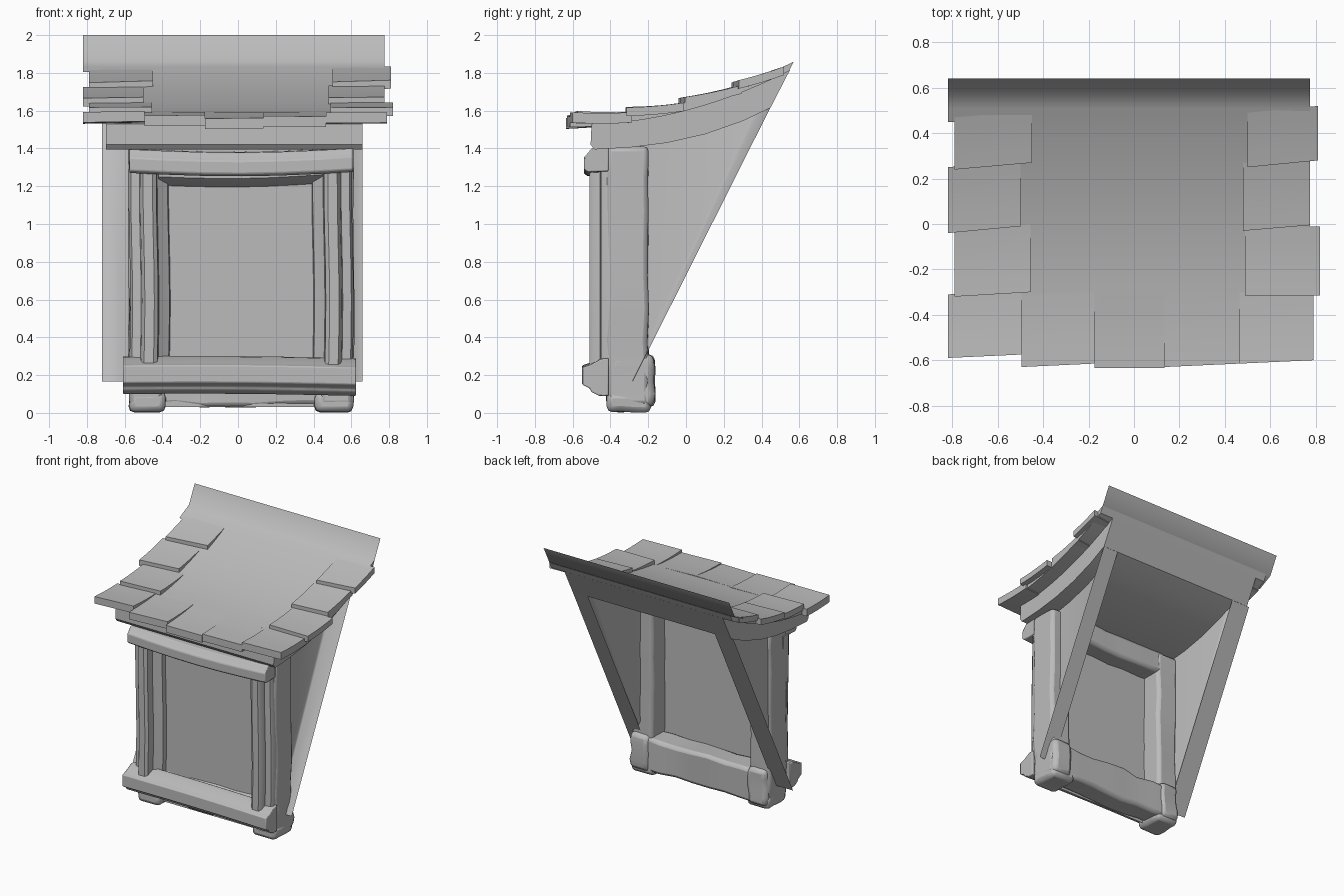
import bpy, bmesh, math, random
from mathutils import Vector

random.seed(4)
if "Cube" in bpy.data.objects:
    bpy.data.objects.remove(bpy.data.objects["Cube"], do_unlink=True)

GREY = (0.5, 0.5, 0.5, 1)
stone = bpy.data.materials.new("plain_grey")
stone.use_nodes = True
stone.diffuse_color = GREY
stone.node_tree.nodes["Principled BSDF"].inputs["Base Color"].default_value = GREY


def finish(name, bm, bevel=0.0, angle=35):
    bmesh.ops.recalc_face_normals(bm, faces=bm.faces[:])
    mesh = bpy.data.meshes.new(name)
    bm.to_mesh(mesh)
    bm.free()
    mesh.materials.append(stone)
    ob = bpy.data.objects.new(name, mesh)
    bpy.context.collection.objects.link(ob)
    if bevel:
        mod = ob.modifiers.new("soft_edges", 'BEVEL')
        mod.width, mod.segments, mod.limit_method = bevel, 2, 'ANGLE'
    bpy.ops.object.select_all(action='DESELECT')
    ob.select_set(True)
    bpy.context.view_layer.objects.active = ob
    bpy.ops.object.shade_smooth_by_angle(angle=math.radians(angle))
    return ob


def sweep(name, profile, start, end, axis='x', steps=1, shift=None, bevel=0.0):
    """Extrude a closed outline along x (outline is y,z) or z (outline is x,y)."""
    bm = bmesh.new()
    rings = []
    for i in range(steps + 1):
        f = i / steps
        t = start + (end - start) * f
        du, dv = shift(f) if shift else (0, 0)
        pts = [(t, u + du, v + dv) if axis == 'x' else (u + du, v + dv, t)
               for u, v in profile]
        rings.append([bm.verts.new(p) for p in pts])
    n = len(profile)
    for a, b in zip(rings, rings[1:]):
        for k in range(n):
            bm.faces.new((a[k], a[(k + 1) % n], b[(k + 1) % n], b[k]))
    bm.faces.new(rings[0])
    bm.faces.new(rings[-1])
    return finish(name, bm, bevel)


def rough_block(name, low, high, cuts=4, jitter=0.008, bevel=0.025):
    """Worn timber block: a box cut along its length, with each ring nudged."""
    low, high = Vector(low), Vector(high)
    size = high - low
    axis = max(range(3), key=lambda i: size[i])
    bm = bmesh.new()
    bmesh.ops.create_cube(bm, size=1)
    for v in bm.verts:
        v.co = Vector([low[i] + (v.co[i] + 0.5) * size[i] for i in range(3)])
    long_edges = [e for e in bm.edges
                  if abs((e.verts[0].co - e.verts[1].co)[axis]) > size[axis] * 0.9]
    bmesh.ops.subdivide_edges(bm, edges=long_edges, cuts=cuts, use_grid_fill=True)
    for v in bm.verts:
        for i in range(3):
            if i != axis:
                v.co[i] += random.uniform(-jitter, jitter)
    return finish(name, bm, bevel)


def sheet(name, columns, angle=40):
    """Open sheet skinned across columns of points."""
    bm = bmesh.new()
    cols = [[bm.verts.new(p) for p in col] for col in columns]
    for a, b in zip(cols, cols[1:]):
        for k in range(len(a) - 1):
            bm.faces.new((a[k], b[k], b[k + 1], a[k + 1]))
    return finish(name, bm, angle=angle)


def roof_z(y):
    return 1.575 + 0.227 * max(0, y + 0.55) ** 2


def slope_y(z):
    # Plane of the main roof that the dormer is cut against
    return -0.19 + (z - 0.35) * 0.503


def sag(amount, lean=0.0):
    return lambda f: (0, -amount * math.sin(math.pi * f) + lean * f)


# Roof deck and the curved body under it, both cut along the slope
ys = [-0.33 + 0.90 * i / 12 for i in range(13)]
deck = [(y, roof_z(y)) for y in ys]
deck += [(y - 0.025, roof_z(y) - 0.05) for y in reversed(ys)]
sweep("roof_deck", deck, -0.78, 0.775)

body = [(-0.5, 1.53)] + [(y, roof_z(y) - 0.035) for y in (-0.35, -0.2, 0, 0.2, 0.4, 0.55)]
body += [(0.447, 1.615), (0.3, 1.545), (0.1, 1.475), (-0.1, 1.43),
         (-0.3, 1.405), (-0.485, 1.395), (-0.505, 1.42)]
sweep("roof_underbody", body, -0.70, 0.66)

# Roof edge that runs on from the deck and turns up along the slope
edge_path = [(y, roof_z(y) + 0.002) for y in (0.45, 0.51, 0.57)] + [(slope_y(2), 2)]
sheet("rear_flashing", [[(x, y, z) for y, z in edge_path] for x in (-0.82, 0.775)])

# Shingles: left edge, right edge, then the front row (x0, x1, front, back, top, skew)
SIDE = 0.03
shingles = [
    (-0.79, -0.45, 0.24, 0.47, SIDE, 0.03), (-0.82, -0.50, -0.04, 0.25, SIDE, 0.03),
    (-0.79, -0.455, -0.32, -0.02, SIDE, 0.02),
    (0.50, 0.81, 0.25, 0.49, SIDE, 0.03), (0.48, 0.775, -0.03, 0.27, SIDE, 0.025),
    (0.49, 0.82, -0.315, -0.01, SIDE, 0.0),
    (-0.82, -0.495, -0.59, -0.31, 0.02, 0.015), (-0.495, -0.175, -0.63, -0.31, 0.0, 0.015),
    (-0.175, 0.135, -0.635, -0.31, -0.015, 0.0), (0.135, 0.465, -0.63, -0.31, -0.005, 0.015),
    (0.465, 0.79, -0.615, -0.30, 0.015, 0.015),
]
for i, (x0, x1, front, back, top, skew) in enumerate(shingles):
    pts = [front + (back - front) * k / 4 for k in range(5)]
    thick = 0.045 if top == SIDE else 0.055
    rise = [top + (0.002 - top) * k / 4 for k in range(5)]
    outline = [(y, roof_z(y) + r) for y, r in zip(pts, rise)]
    outline += [(y, roof_z(y) + r - thick) for y, r in zip(pts[::-1], rise[::-1])]
    middle = (front + back) / 2
    climb = (roof_z(middle + 0.1) - roof_z(middle)) / 0.1
    tilt = random.uniform(-0.006, 0.006)
    sweep(f"shingle_{i + 1}", outline, x0, x1, steps=2,
          shift=lambda f: (skew * f, skew * f * climb + tilt * (f - 0.5)))

# Side walls that flare out near the slope, with a flange lying on it
LOW, HIGH = 0.165, 1.615
for side, s, mid in (("left", 1, 0), ("right", -1, -0.03)):
    def edge(x, low_gap, high_gap):
        return [(mid + s * x, slope_y(LOW) - low_gap, LOW),
                (mid + s * x, slope_y(HIGH) - high_gap, HIGH - 0.3 * high_gap)]
    front = [(mid + s * 0.53, slope_y(LOW) - 0.03, LOW), (mid + s * 0.53, -0.24, 1.46)]
    sheet(f"{side}_wall", [front, edge(0.55, 0.01, 0.09), edge(0.555, 0.005, 0.06),
                           edge(0.675 if s < 0 else 0.66, 0, 0)], angle=80)
    sheet(f"{side}_flange", [edge(0.53, 0, 0), edge(0.69 if s < 0 else 0.66, 0, 0)])

# Worn timber frame behind the window
for side, a, b in (("left", 0.435, 0.612), ("right", -0.577, -0.40)):
    rough_block(f"{side}_post", (a, -0.42, 0.04), (b, -0.2, 1.41), cuts=7, jitter=0.006)
    grow = (-0.03, 0.0) if side == "left" else (0.0, 0.015)
    rough_block(f"{side}_foot", (a + grow[0], -0.42, 0.005), (b + grow[1], -0.185, 0.11),
                cuts=2, jitter=0.005, bevel=0.03)
    rough_block(f"{side}_knee", (a + 0.015, -0.4, 0.03), (b - 0.005, -0.168, 0.31),
                cuts=3, bevel=0.03)
rough_block("bottom_beam", (-0.47, -0.37, 0.035), (0.5, -0.185, 0.29), cuts=6, jitter=0.01)
rough_block("top_beam", (-0.47, -0.39, 1.25), (0.5, -0.21, 1.42), cuts=6)

# Window pane and its inner header
sheet("window_pane", [[(x, -0.36, 0.03), (x, -0.36, 1.35)] for x in (-0.45, 0.48)])
header = [(-0.365, 1.205), (-0.40, 1.215), (-0.45, 1.25), (-0.45, 1.32), (-0.365, 1.32)]
sweep("inner_header", header, -0.42, 0.46, steps=6, shift=sag(0.015, 0.012))

# Moulded jambs, mirrored about the window centre
jamb = [(0.395, -0.365), (0.40, -0.40), (0.43, -0.42), (0.455, -0.44), (0.46, -0.495),
        (0.48, -0.51), (0.53, -0.51), (0.545, -0.49), (0.55, -0.455),
        (0.595, -0.45), (0.607, -0.43), (0.607, -0.365)]
sway = lambda f: (0.005 * math.sin(5 * f), 0)
sweep("left_jamb", jamb, 0.25, 1.29, 'z', steps=6, shift=sway)
sweep("right_jamb", [(0.032 - x, y) for x, y in jamb], 0.25, 1.29, 'z', steps=6, shift=sway)

# Lintel and sill
lintel = [(-0.41, 1.40), (-0.50, 1.395), (-0.525, 1.365), (-0.54, 1.35), (-0.54, 1.285),
          (-0.52, 1.27), (-0.41, 1.275)]
sweep("lintel", lintel, -0.575, 0.61, steps=6, shift=sag(0.02, 0.005), bevel=0.006)
sill = [(-0.41, 0.30), (-0.45, 0.295), (-0.505, 0.265), (-0.55, 0.25), (-0.55, 0.16),
        (-0.51, 0.14), (-0.50, 0.12), (-0.46, 0.10), (-0.41, 0.10)]
sweep("sill", sill, -0.61, 0.625, steps=6, bevel=0.006,
      shift=lambda f: (0, 0.006 * math.sin(math.pi * f) - 0.01 * f))
